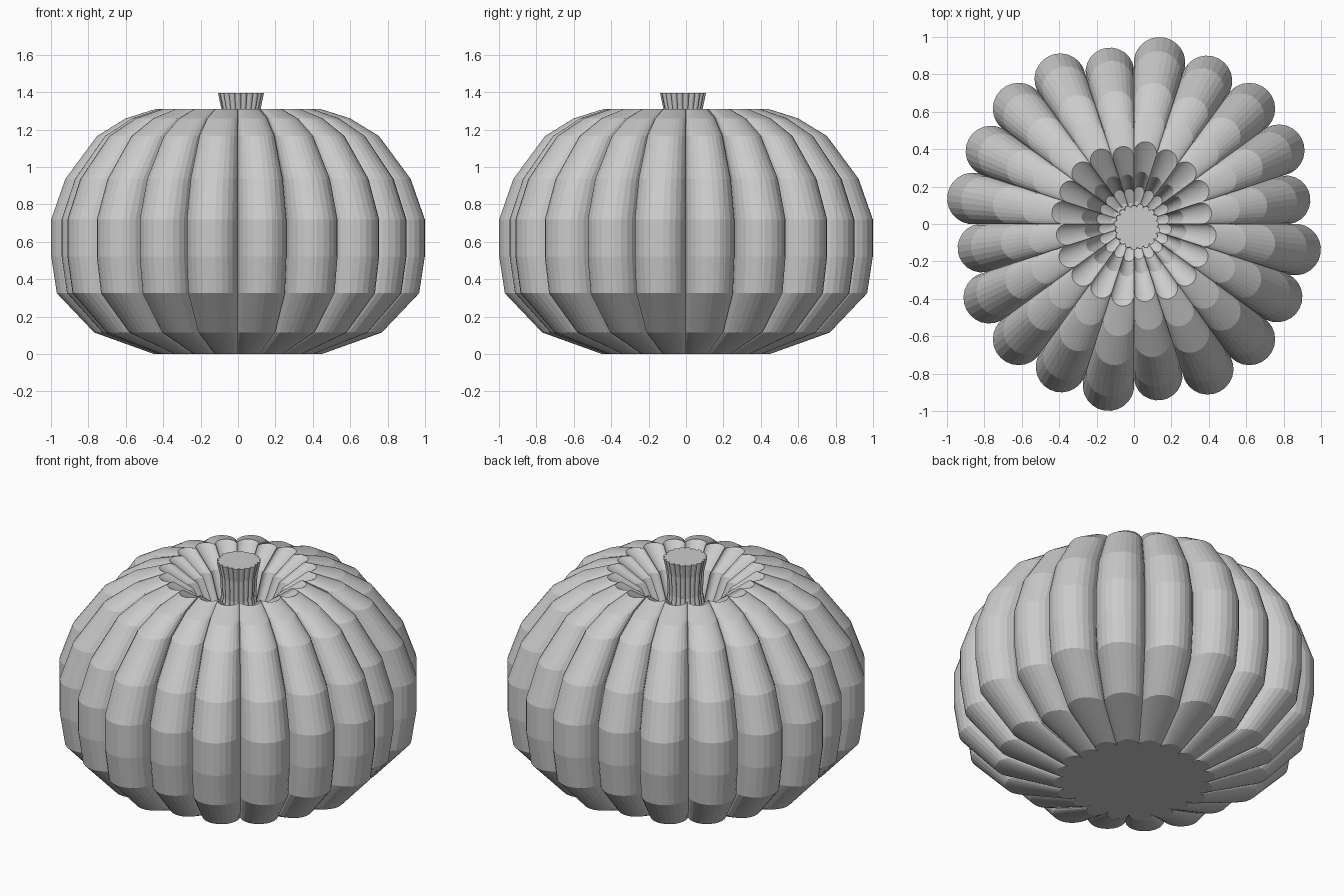
import bpy
import bmesh
import math

cube = bpy.data.objects.get("Cube")
if cube:
    bpy.data.objects.remove(cube, do_unlink=True)

LOBES = 20
SEGMENTS = 12
HALF = math.pi / LOBES
# Lobe sizes repeat every quarter turn, clockwise from the back
LOBE_SIZE = [0.872, 0.858, 0.872, 0.869, 0.823]

# Profiles as (reach, height)
BODY = [(0.45, 0), (0.77, 0.115), (0.97, 0.325), (1, 0.52), (1, 0.72),
        (0.925, 0.935), (0.755, 1.165), (0.6, 1.26), (0.44, 1.31),
        (0.28, 1.21), (0.2, 1.04), (0.12, 1.01)]
STEM = [(0.125, 1.01), (0.098, 1.18), (0.105, 1.31), (0.123, 1.395)]


def scalloped_ring(bm, reach, z, shift):
    """Ring of half-round lobes, one per sector."""
    verts = []
    for i in range(LOBES):
        angle = math.pi / 2 - HALF * (2 * i + 1)
        centre = LOBE_SIZE[i % len(LOBE_SIZE)] * reach
        bulge = centre * math.tan(HALF)
        for s in range(SEGMENTS + 1):
            t = math.pi / 2 - math.pi * s / SEGMENTS
            out = centre + bulge * math.cos(t)
            side = bulge * math.sin(t)
            x = out * math.cos(angle) - side * math.sin(angle)
            y = out * math.sin(angle) + side * math.cos(angle)
            verts.append(bm.verts.new((x + shift, y - shift, z)))
    return verts


def lobed_solid(name, profile, material, shift=0.0):
    """Stack scalloped rings along a profile and close both ends."""
    bm = bmesh.new()
    rings = [scalloped_ring(bm, r, z, shift) for r, z in profile]
    for low, high in zip(rings, rings[1:]):
        n = len(low)
        for i in range(n):
            j = (i + 1) % n
            bm.faces.new((low[i], low[j], high[j], high[i]))
    bm.faces.new(rings[0])
    bm.faces.new(rings[-1])
    bmesh.ops.remove_doubles(bm, verts=bm.verts, dist=0.00005)
    bmesh.ops.recalc_face_normals(bm, faces=bm.faces)
    mesh = bpy.data.meshes.new(name)
    bm.to_mesh(mesh)
    bm.free()
    mesh.materials.append(material)
    obj = bpy.data.objects.new(name, mesh)
    bpy.context.collection.objects.link(obj)
    return obj


grey = bpy.data.materials.new("light_grey")
grey.use_nodes = True
grey.diffuse_color = (0.6, 0.6, 0.6, 1)
grey.node_tree.nodes["Principled BSDF"].inputs["Base Color"].default_value = (0.6, 0.6, 0.6, 1)

# Ribbed body with a sunken crown, and the slightly off-centre stem
lobed_solid("pumpkin_body", BODY, grey)
lobed_solid("stem", STEM, grey, shift=0.016)
